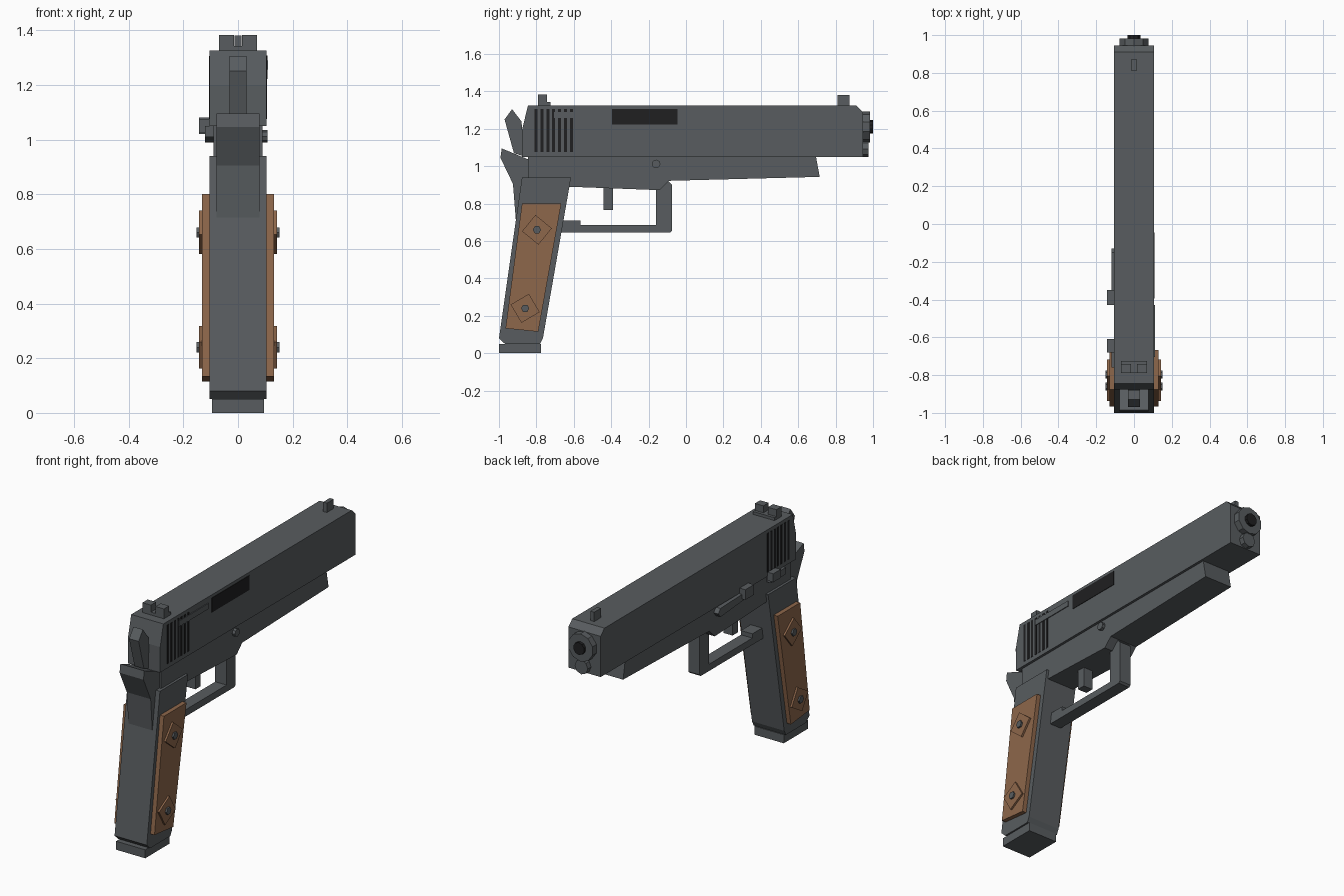
import bpy, bmesh, math


def material(name, rgb):
    m = bpy.data.materials.new(name)
    m.diffuse_color = (*rgb, 1)
    return m


METAL = material("gunmetal_grey", (0.098, 0.108, 0.115))
WOOD = material("brown_wood", (0.27, 0.135, 0.07))
DARK = material("near_black", (0.014, 0.014, 0.015))


def prism(name, pts, x0, x1, mat=METAL):
    """Side profile given as (y, z) points, extruded from x0 to x1."""
    bm = bmesh.new()
    a = [bm.verts.new((x0, y, z)) for y, z in pts]
    b = [bm.verts.new((x1, y, z)) for y, z in pts]
    n = len(pts)
    bm.faces.new(a)
    bm.faces.new(b[::-1])
    for i in range(n):
        j = (i + 1) % n
        bm.faces.new((a[i], b[i], b[j], a[j]))
    bmesh.ops.recalc_face_normals(bm, faces=bm.faces)
    me = bpy.data.meshes.new(name)
    bm.to_mesh(me)
    bm.free()
    me.materials.append(mat)
    ob = bpy.data.objects.new(name, me)
    bpy.context.collection.objects.link(ob)
    return ob


def box(name, x, y, z, mat=METAL):
    return prism(name, [(y[0], z[0]), (y[1], z[0]), (y[1], z[1]), (y[0], z[1])], x[0], x[1], mat)


def ring_pts(cy, cz, r, n, turn=0.0):
    return [(cy + r * math.cos(turn + i * math.tau / n),
             cz + r * math.sin(turn + i * math.tau / n)) for i in range(n)]


def cylinder_y(name, z, r, y0, y1, n, mat=METAL):
    bpy.ops.mesh.primitive_cylinder_add(vertices=n, radius=r, depth=y1 - y0,
                                        location=(0, (y0 + y1) / 2, z),
                                        rotation=(math.pi / 2, 0, 0))
    ob = bpy.context.object
    ob.name = name
    ob.data.materials.append(mat)
    return ob


# Slide with sloped rear and chamfered nose
prism("slide", [(-0.877, 1.05), (0.945, 1.05), (0.945, 1.29), (0.91, 1.325),
                (-0.845, 1.325), (-0.875, 1.2)], -0.105, 0.105)

# Frame with dust cover
prism("frame", [(-0.845, 1.05), (0.695, 1.05), (0.715, 0.943), (-0.09, 0.922),
                (-0.14, 0.872), (-0.62, 0.89), (-0.845, 0.9)], -0.09, 0.09)

# Raked grip and magazine base
prism("grip", [(-0.877, 0.94), (-0.615, 0.94), (-0.765, 0.08), (-0.78, 0.05),
               (-0.968, 0.05), (-1.0, 0.08)], -0.105, 0.105)
box("magazine_base", (-0.095, 0.095), (-1.0, -0.775), (0, 0.05))

# Grip panels, diamonds and screws on both sides
for s, side in ((1, "right"), (-1, "left")):
    prism("grip_panel_" + side, [(-0.877, 0.8), (-0.667, 0.8), (-0.79, 0.115), (-0.965, 0.133)],
          s * 0.1, s * 0.131, WOOD)
    for cy, cz, turn, pos in ((-0.797, 0.66, 0.1, "upper"), (-0.86, 0.24, -0.25, "lower")):
        prism(f"diamond_{pos}_{side}", ring_pts(cy, cz, 0.08, 4, turn), s * 0.125, s * 0.142, WOOD)
        prism(f"screw_{pos}_{side}", ring_pts(cy, cz, 0.022, 6), s * 0.135, s * 0.152)
    # Rear slide serrations
    for i in range(7):
        y = -0.802 + i * 0.0316
        box(f"serration_{i}_{side}", (s * 0.1, s * 0.107), (y - 0.008, y + 0.008),
            (1.075, 1.305), DARK)

# Rear hammer and tang
prism("hammer", [(-0.93, 1.305), (-0.88, 1.24), (-0.86, 1.05), (-0.92, 1.07), (-0.97, 1.25)],
      -0.031, 0.031)
prism("grip_tang", [(-0.985, 1.095), (-0.84, 1.035), (-0.84, 0.9), (-0.88, 0.72), (-0.91, 0.715),
                    (-0.925, 0.905), (-0.992, 1.045)], -0.078, 0.078)

# Trigger and its guard
box("trigger", (-0.03, 0.03), (-0.44, -0.39), (0.765, 0.9))
box("guard_bottom", (-0.037, 0.037), (-0.69, -0.12), (0.645, 0.685))
box("guard_rear_step", (-0.037, 0.037), (-0.69, -0.565), (0.68, 0.71))
prism("guard_front", [(-0.16, 0.645), (-0.085, 0.645), (-0.075, 0.655), (-0.075, 0.9),
                      (-0.1, 0.925), (-0.16, 0.925)], -0.037, 0.037)

# Sights
box("rear_sight_base", (-0.07, 0.07), (-0.79, -0.725), (1.32, 1.342))
for s, side in ((1, "right"), (-1, "left")):
    box("rear_sight_" + side, (s * 0.015, s * 0.07), (-0.79, -0.742), (1.34, 1.383))
box("front_sight", (-0.0125, 0.0125), (0.81, 0.873), (1.32, 1.38))

# Muzzle parts
cylinder_y("muzzle_bushing", 1.21, 0.082, 0.93, 0.983, 10)
cylinder_y("bore", 1.21, 0.036, 0.94, 1.0, 10, DARK)
cylinder_y("lower_plug", 1.093, 0.043, 0.93, 0.976, 8)

# Right side details: port, extractor and pin
box("side_port", (0.1, 0.108), (-0.395, -0.045), (1.222, 1.307), DARK)
box("extractor", (0.1, 0.11), (-0.705, -0.43), (1.257, 1.29))
prism("frame_pin", ring_pts(-0.16, 1.012, 0.023, 8), 0.085, 0.108)

# Left side levers with thumb pads
prism("slide_lever", [(-0.42, 1.05), (-0.15, 1.04), (-0.13, 1.015), (-0.15, 0.99), (-0.4, 1.01)],
      -0.12, -0.085)
box("slide_lever_pad", (-0.142, -0.1), (-0.43, -0.35), (1.02, 1.08))
box("safety_lever", (-0.12, -0.085), (-0.76, -0.62), (1.01, 1.05))
box("safety_pad", (-0.142, -0.1), (-0.68, -0.61), (1.025, 1.075))
